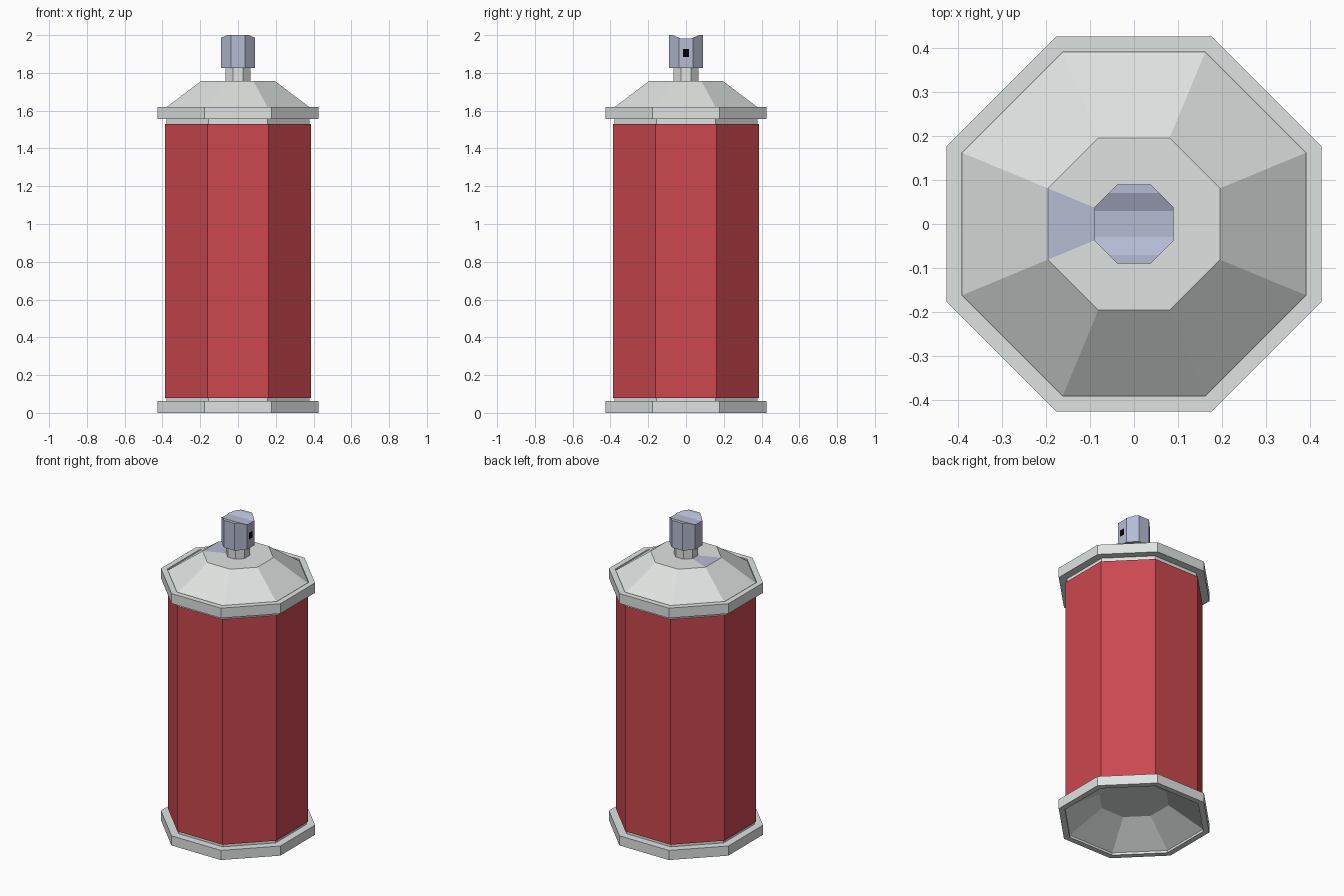
import bpy
import bmesh
import math

if "Cube" in bpy.data.objects:
    bpy.data.objects.remove(bpy.data.objects["Cube"])

SIDES = 8


def material(name, rgb):
    mat = bpy.data.materials.new(name)
    mat.diffuse_color = (*rgb, 1)
    return mat


def make_object(name, bm, *mats):
    bmesh.ops.recalc_face_normals(bm, faces=bm.faces)
    mesh = bpy.data.meshes.new(name)
    bm.to_mesh(mesh)
    bm.free()
    for mat in mats:
        mesh.materials.append(mat)
    obj = bpy.data.objects.new(name, mesh)
    bpy.context.collection.objects.link(obj)
    return obj


def octagon_lathe(profile, cap_start=False, cap_end=False):
    """Octagonal rings from (flat-to-centre distance, height) points."""
    bm = bmesh.new()
    rings = []
    for r, z in profile:
        c = r / math.cos(math.pi / SIDES)
        angles = [(i + 0.5) * 2 * math.pi / SIDES for i in range(SIDES)]
        rings.append([bm.verts.new((c * math.cos(a), c * math.sin(a), z)) for a in angles])
    for low, high in zip(rings, rings[1:]):
        for i in range(SIDES):
            j = (i + 1) % SIDES
            bm.faces.new((low[i], low[j], high[j], high[i]))
    if cap_start:
        bm.faces.new(rings[0][::-1])
    if cap_end:
        bm.faces.new(rings[-1])
    return bm


red = material("red_paint", (0.60, 0.065, 0.08))
blue = material("blue_grey_plastic", (0.46, 0.50, 0.65))
black = material("black", (0.0, 0.0, 0.0))
grey = material("grey_metal", (0.8, 0.8, 0.8))
grey.diffuse_color = (0.73, 0.77, 0.75, 1)

# Painted wall of the can
make_object("can_body", octagon_lathe([(0.387, 0.08), (0.387, 1.53)]), red)

# Bottom rim with the concave underside
make_object("bottom_rim", octagon_lathe([
    (0.195, 0.14), (0.39, 0.015), (0.39, 0), (0.425, 0), (0.425, 0.062),
    (0.378, 0.062), (0.378, 0.08), (0.387, 0.08)], cap_start=True), grey)

# Top rim, sloping shoulder and neck; one flat panel is blue-grey
bm = octagon_lathe([
    (0.387, 1.53), (0.378, 1.53), (0.378, 1.556), (0.425, 1.556), (0.425, 1.62),
    (0.39, 1.62), (0.39, 1.61), (0.195, 1.757), (0.065, 1.757), (0.065, 1.825)])
for f in bm.faces:
    c = f.calc_center_median()
    if c.x < -0.1 and abs(c.y) < 0.01 and abs(c.z - 1.757) < 0.001:
        f.material_index = 1
make_object("shoulder_and_neck", bm, grey, blue)

# Spray button, with a finger groove cut along x
button = make_object("spray_button", octagon_lathe(
    [(0.09, 1.825), (0.09, 2.0)], cap_start=True, cap_end=True), blue)
bm = bmesh.new()
groove = [(-0.07, 2.0), (-0.03, 1.983), (0.03, 1.983), (0.07, 2.0), (0.07, 2.05), (-0.07, 2.05)]
face = bm.faces.new([bm.verts.new((-0.2, y, z)) for y, z in groove])
ext = bmesh.ops.extrude_face_region(bm, geom=[face])
bmesh.ops.translate(bm, vec=(0.4, 0, 0),
                    verts=[v for v in ext["geom"] if isinstance(v, bmesh.types.BMVert)])
cutter = make_object("groove_cutter", bm, blue)
cutter.hide_render = True
cutter.hide_viewport = True
mod = button.modifiers.new("finger_groove", 'BOOLEAN')
mod.operation = 'DIFFERENCE'
mod.solver = 'EXACT'
mod.object = cutter

# Spray hole on the right side
bm = bmesh.new()
bmesh.ops.create_grid(bm, x_segments=1, y_segments=1, size=1)
for v in bm.verts:
    v.co = (0.091, v.co.x * 0.017, 1.905 + v.co.y * 0.021)
make_object("spray_hole", bm, black)

for m in bpy.data.materials:
    if m.users and not m.is_grease_pencil:
        m.use_nodes = True
        m.node_tree.nodes["Principled BSDF"].inputs["Base Color"].default_value = m.diffuse_color
